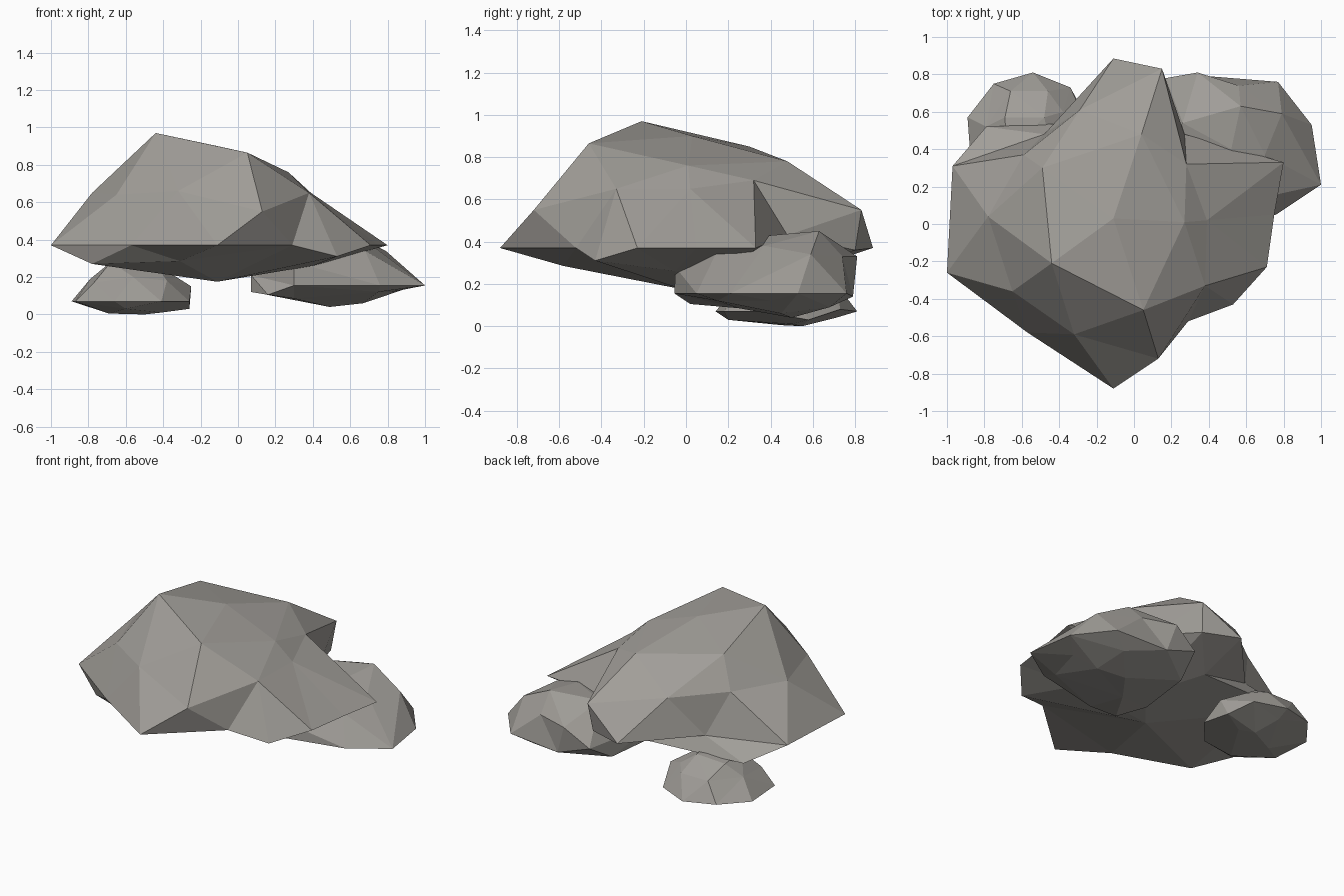
import bpy, bmesh
from mathutils import Vector

stone = bpy.data.materials.new("stone")
stone.diffuse_color = (.355, .34, .315, 1)


def rock(name, points, centre):
    """Faceted boulder: corners are joined as a hull around the centre, then
    moved to their true places so dents survive."""
    pts = [Vector(p) for p in points]
    c = Vector(centre)
    half = [max(abs(p[i] - c[i]) for p in pts) for i in range(3)]
    bm = bmesh.new()
    place = {}
    for p in pts:
        d = Vector([(p[i] - c[i]) / half[i] for i in range(3)]).normalized()
        place[bm.verts.new(d)] = p
    bmesh.ops.convex_hull(bm, input=bm.verts[:])
    for v, p in place.items():
        if v.is_valid:
            v.co = p
    bmesh.ops.recalc_face_normals(bm, faces=bm.faces[:])
    mesh = bpy.data.meshes.new(name)
    bm.to_mesh(mesh)
    bm.free()
    mesh.materials.append(stone)
    obj = bpy.data.objects.new(name, mesh)
    bpy.context.collection.objects.link(obj)
    return obj


# Large boulder on top: crown, flanks, rim, underside
crown = [(-.44, -.21, .97), (.05, -.46, .865), (-.49, .30, .85),
         (-.11, .03, .9), (.27, .01, .76), (.04, .48, .78), (.28, .32, .69)]
flanks = [(-.65, -.36, .64), (-.32, -.59, .66), (.13, -.72, .55),
          (.38, -.33, .65), (.39, .02, .65), (-.78, .04, .65),
          (-.59, .37, .65), (-.29, .61, .62), (.15, .83, .55)]
rim = [(-1, -.26, .37), (-.57, -.58, .37), (-.11, -.88, .37),
       (.29, -.52, .37), (.53, -.43, .31), (.71, -.23, .37),
       (.75, .05, .37), (.80, .33, .37), (.27, .48, .43),
       (.13, .8, .36), (-.11, .885, .37), (-.48, .48, .37),
       (-.79, .52, .28), (-.97, .31, .37)]
under = [(-.78, -.39, .27), (-.31, -.58, .285), (-.11, -.02, .175),
         (.08, .2, .21), (.4, -.05, .26), (-.68, .15, .26), (-.1, .55, .26)]
rock("large_boulder", crown + flanks + rim + under, (-.05, .0, .42))

# Medium rock at the back right
rock("right_rock", [
    (.57, .63, .45), (.52, .40, .43), (.70, .37, .38), (.79, .59, .34),
    (.26, .54, .43), (.34, .81, .33), (.17, .78, .22), (.56, .74, .33),
    (.77, .76, .155), (.95, .53, .155), (1, .21, .155), (.68, .14, .34),
    (.76, .05, .155), (.3, -.05, .28), (.3, -.055, .155), (.07, .2, .12),
    (.07, .2, .21), (.13, .6, .11), (.49, .5, .04), (.67, .45, .06),
    (.82, .40, .12), (.16, .02, .105), (.3, .25, .085), (.4, .79, .14),
    (.75, .15, .12), (.65, .68, .09)], (.5, .42, .2))

# Small rock at the back left
rock("left_rock", [
    (-.89, .57, .07), (-.75, .75, .08), (-.54, .81, .07), (-.34, .73, .08),
    (-.26, .58, .03), (-.25, .52, .15), (-.26, .35, .07), (-.41, .18, .07),
    (-.66, .14, .07), (-.87, .3, .07), (-.69, .45, .005), (-.5, .55, 0),
    (-.41, .5, .01), (-.6, .2, .03), (-.55, .71, .04), (-.38, .6, .21),
    (-.46, .71, .2), (-.66, .71, .2), (-.79, .52, .19), (-.69, .57, .27),
    (-.48, .57, .28), (-.44, .4, .27), (-.68, .38, .28), (-.56, .25, .2),
    (-.38, .3, .18), (-.77, .3, .17)], (-.57, .48, .12))
